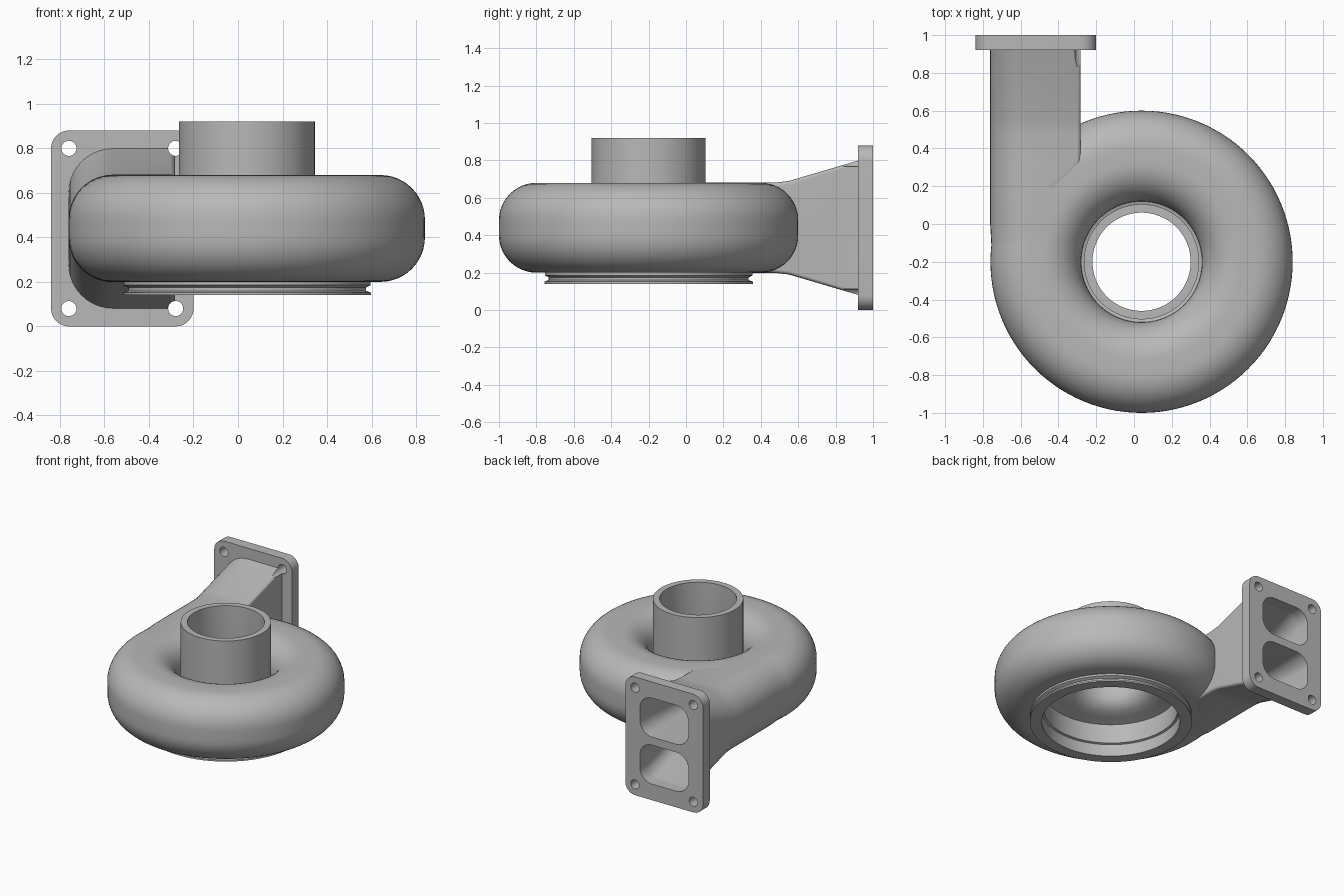
import bpy, bmesh, math

if "Cube" in bpy.data.objects:
    bpy.data.objects.remove(bpy.data.objects["Cube"], do_unlink=True)

CX, CY = 0.04, -0.20          # axis of the scroll

grey = bpy.data.materials.new("cast grey")
grey.use_nodes = True
grey.diffuse_color = (0.48, 0.48, 0.48, 1)
grey.node_tree.nodes["Principled BSDF"].inputs["Base Color"].default_value = (0.48, 0.48, 0.48, 1)


def make_object(name, bm):
    bmesh.ops.recalc_face_normals(bm, faces=bm.faces)
    mesh = bpy.data.meshes.new(name)
    bm.to_mesh(mesh)
    bm.free()
    mesh.materials.append(grey)
    obj = bpy.data.objects.new(name, mesh)
    bpy.context.collection.objects.link(obj)
    return obj


def loft(name, rings, closed=False):
    """Skin a list of equal-length rings, capping the ends unless closed."""
    bm = bmesh.new()
    loops = [[bm.verts.new(p) for p in ring] for ring in rings]
    n = len(loops[0])
    pairs = list(zip(loops, loops[1:]))
    for a, b in pairs:
        for i in range(n):
            j = (i + 1) % n
            bm.faces.new((a[i], a[j], b[j], b[i]))
    bm.faces.new(loops[0])
    bm.faces.new(loops[-1])
    return make_object(name, bm)


def lathe(name, profile, segments=112):
    """Solid of revolution from (radius, z) points, capped at both ends."""
    rings = [[(CX + r * math.cos(2 * math.pi * i / segments),
               CY + r * math.sin(2 * math.pi * i / segments), z)
              for i in range(segments)] for r, z in profile]
    return loft(name, rings)


def arc(cx, cz, r, a0, a1, n=12):
    return [(cx + r * math.cos(math.radians(a0 + (a1 - a0) * i / n)),
             cz + r * math.sin(math.radians(a0 + (a1 - a0) * i / n))) for i in range(n + 1)]


def rounded(y, x0, x1, z0, z1, r_left, r_right, n=10):
    """Rounded rectangle in the xz plane, with separate radii on each side."""
    pts = (arc(x1 - r_right, z1 - r_right, r_right, 0, 90, n)
           + arc(x0 + r_left, z1 - r_left, r_left, 90, 180, n)
           + arc(x0 + r_left, z0 + r_left, r_left, 180, 270, n)
           + arc(x1 - r_right, z0 + r_right, r_right, 270, 360, n))
    return [(x, y, z) for x, z in pts]


def boolean(target, tool, operation):
    mod = target.modifiers.new(operation.lower(), 'BOOLEAN')
    mod.operation, mod.solver, mod.object = operation, 'EXACT', tool
    bpy.context.view_layer.objects.active = target
    bpy.ops.object.modifier_apply(modifier=mod.name)


# Scroll, outlet pipe and grooved clamp rim as one turned solid
profile = [(0.5575, 0.14), (0.5575, 0.152), (0.535, 0.16), (0.535, 0.175), (0.555, 0.185), (0.555, 0.20)]
profile += arc(0.60, 0.40, 0.20, -90, 0)
profile += arc(0.60, 0.48, 0.20, 0, 90)
profile += arc(0.52, 0.48, 0.20, 90, 180)
profile += [(0.305, 0.475), (0.305, 0.92)]
housing = lathe("turbine_housing", profile)

# Inlet duct: leaves the scroll tangentially and flares towards the flange
# (y, x left, half height, radius on the scroll side)
stations = [(-0.20, -0.75, 0.235, 0.20), (0.0, -0.7615, 0.2415, 0.20), (0.20, -0.7615, 0.2415, 0.18),
            (0.33, -0.7615, 0.2415, 0.02), (0.48, -0.7615, 0.2415, 0.02), (0.55, -0.7615, 0.25, 0.02),
            (0.93, -0.7615, 0.362, 0.02)]
duct = loft("inlet_duct", [rounded(y, x, -0.282, 0.44 - h, 0.44 + h, 0.20, r)
                           for y, x, h, r in stations])
boolean(housing, duct, 'UNION')
bpy.data.objects.remove(duct, do_unlink=True)

# Mounting flange
flange = loft("inlet_flange", [rounded(y, -0.84, -0.20, 0.0, 0.88, 0.08, 0.08) for y in (0.92, 1.0)])

# Bore through the rim, the wheel contour and the outlet pipe
bore = lathe("bore_cutter", [(0.475, 0.10), (0.475, 0.23), (0.46, 0.235), (0.46, 0.38), (0.39, 0.40),
                             (0.33, 0.415), (0.285, 0.45), (0.265, 0.49), (0.26, 0.53), (0.26, 1.0)])
boolean(housing, bore, 'DIFFERENCE')
cutters = [bore]

# Twin inlet ports, narrowing into the scroll
for s in (-1, 1):
    rings = []
    for y, inner, outer, r in ((0.25, 0.02, 0.19, 0.08), (0.50, 0.02, 0.19, 0.08),
                               (0.90, 0.03, 0.32, 0.10), (1.05, 0.03, 0.32, 0.10)):
        z0, z1 = sorted((0.44 + s * inner, 0.44 + s * outer))
        rings.append(rounded(y, -0.72, -0.32, z0, z1, r, r))
    port = loft("port_cutter", rings)
    boolean(housing, port, 'DIFFERENCE')
    boolean(flange, port, 'DIFFERENCE')
    cutters.append(port)

# Four bolt holes, which also notch the duct corners
for x in (-0.76, -0.28):
    for z in (0.08, 0.80):
        circle = arc(x, z, 0.034, 0, 360, 28)[:-1]
        hole = loft("bolt_hole_cutter", [[(px, y, pz) for px, pz in circle] for y in (0.78, 1.05)])
        if x > -0.5:
            boolean(housing, hole, 'DIFFERENCE')
        boolean(flange, hole, 'DIFFERENCE')
        cutters.append(hole)

for c in cutters:
    bpy.data.objects.remove(c, do_unlink=True)

# Smooth the castings, keeping machined edges sharp
for obj in (housing, flange):
    bpy.ops.object.select_all(action='DESELECT')
    obj.select_set(True)
    bpy.context.view_layer.objects.active = obj
    bpy.ops.object.shade_smooth_by_angle(angle=math.radians(30))
